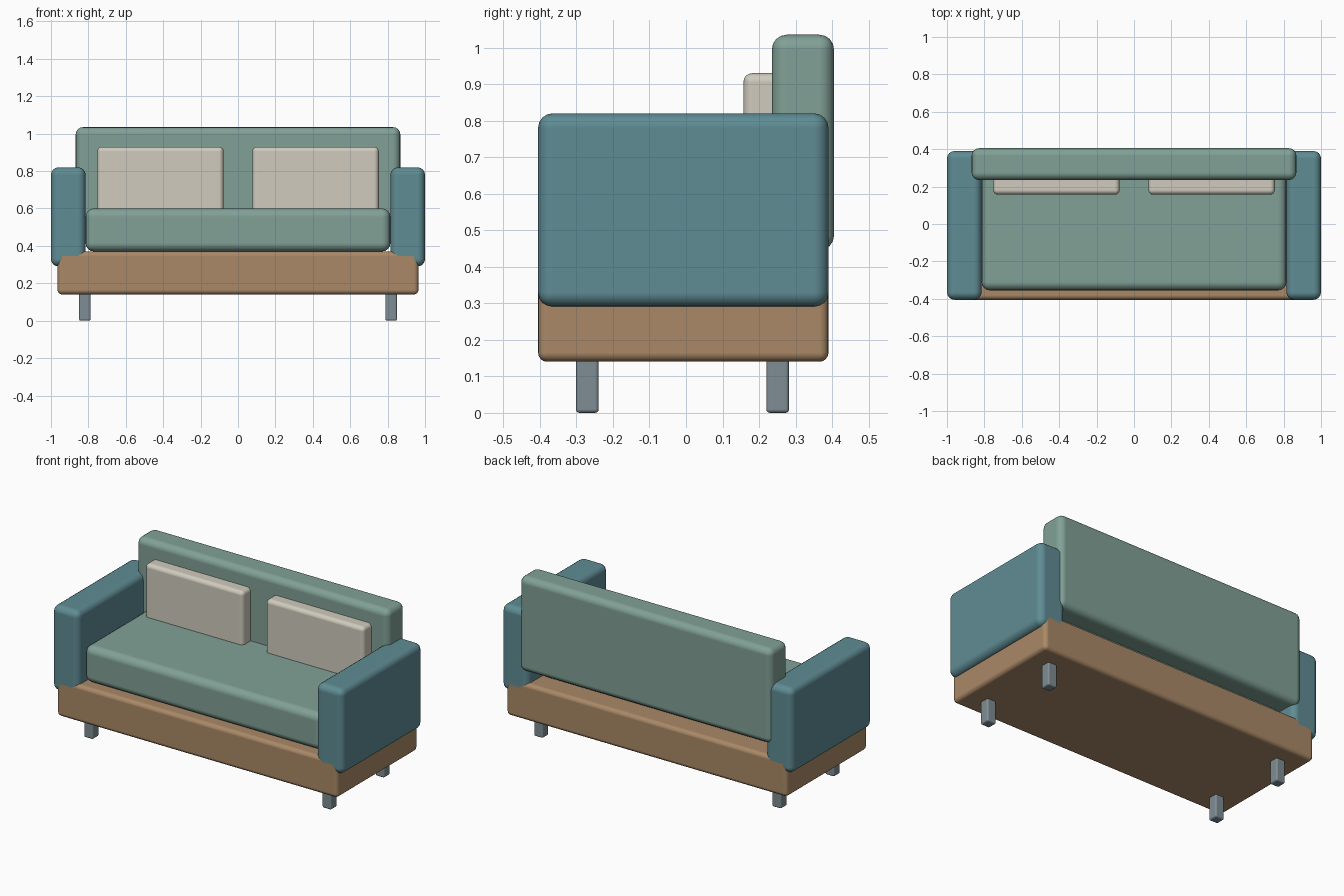
import bpy
import math

cube = bpy.data.objects.get("Cube")
if cube:
    bpy.data.objects.remove(cube, do_unlink=True)


def linear(v):
    v /= 255
    return v / 12.92 if v <= 0.04045 else ((v + 0.055) / 1.055) ** 2.4


def material(name, r, g, b):
    mat = bpy.data.materials.new(name)
    colour = (linear(r), linear(g), linear(b), 1)
    mat.use_nodes = True
    mat.diffuse_color = colour
    shader = next(n for n in mat.node_tree.nodes if n.type == 'BSDF_PRINCIPLED')
    shader.inputs["Base Color"].default_value = colour
    return mat


teal = material("teal fabric", 95, 140, 148)
green = material("sage fabric", 129, 161, 150)
cream = material("cream fabric", 208, 203, 189)
wood = material("brown wood", 170, 137, 103)
grey = material("grey metal", 126, 141, 147)


def rounded_box(name, x, y, z, radius, mat):
    """Box between the given (low, high) limits with rounded edges."""
    limits = (x, y, z)
    bpy.ops.mesh.primitive_cube_add(size=1, location=[(a + b) / 2 for a, b in limits])
    obj = bpy.context.object
    obj.name = name
    obj.scale = [b - a for a, b in limits]
    bpy.ops.object.transform_apply(location=False, rotation=False, scale=True)
    obj.data.materials.append(mat)
    bpy.ops.object.shade_smooth_by_angle(angle=math.radians(40))
    bevel = obj.modifiers.new("Rounded edges", 'BEVEL')
    bevel.width = radius
    bevel.segments = 4
    bevel.harden_normals = True
    return obj


# Frame and upholstery
rounded_box("base_frame", (-0.965, 0.965), (-0.405, 0.39), (0.14, 0.37), 0.025, wood)
rounded_box("seat_cushion", (-0.815, 0.815), (-0.355, 0.28), (0.37, 0.60), 0.045, green)
rounded_box("backrest", (-0.868, 0.868), (0.235, 0.405), (0.445, 1.035), 0.04, green)

# Mirrored parts
for side, s in (("left", 1), ("right", -1)):
    def span(a, b):
        return tuple(sorted((s * a, s * b)))

    rounded_box(side + "_armrest", span(0.815, 1.0), (-0.405, 0.39), (0.29, 0.82), 0.04, teal)
    rounded_box(side + "_back_cushion", span(0.077, 0.753), (0.157, 0.27), (0.58, 0.93), 0.025, cream)
    for end, y in (("front", -0.27), ("back", 0.251)):
        rounded_box(f"{end}_{side}_leg", span(0.788, 0.85), (y - 0.031, y + 0.031),
                    (0, 0.16), 0.01, grey)
